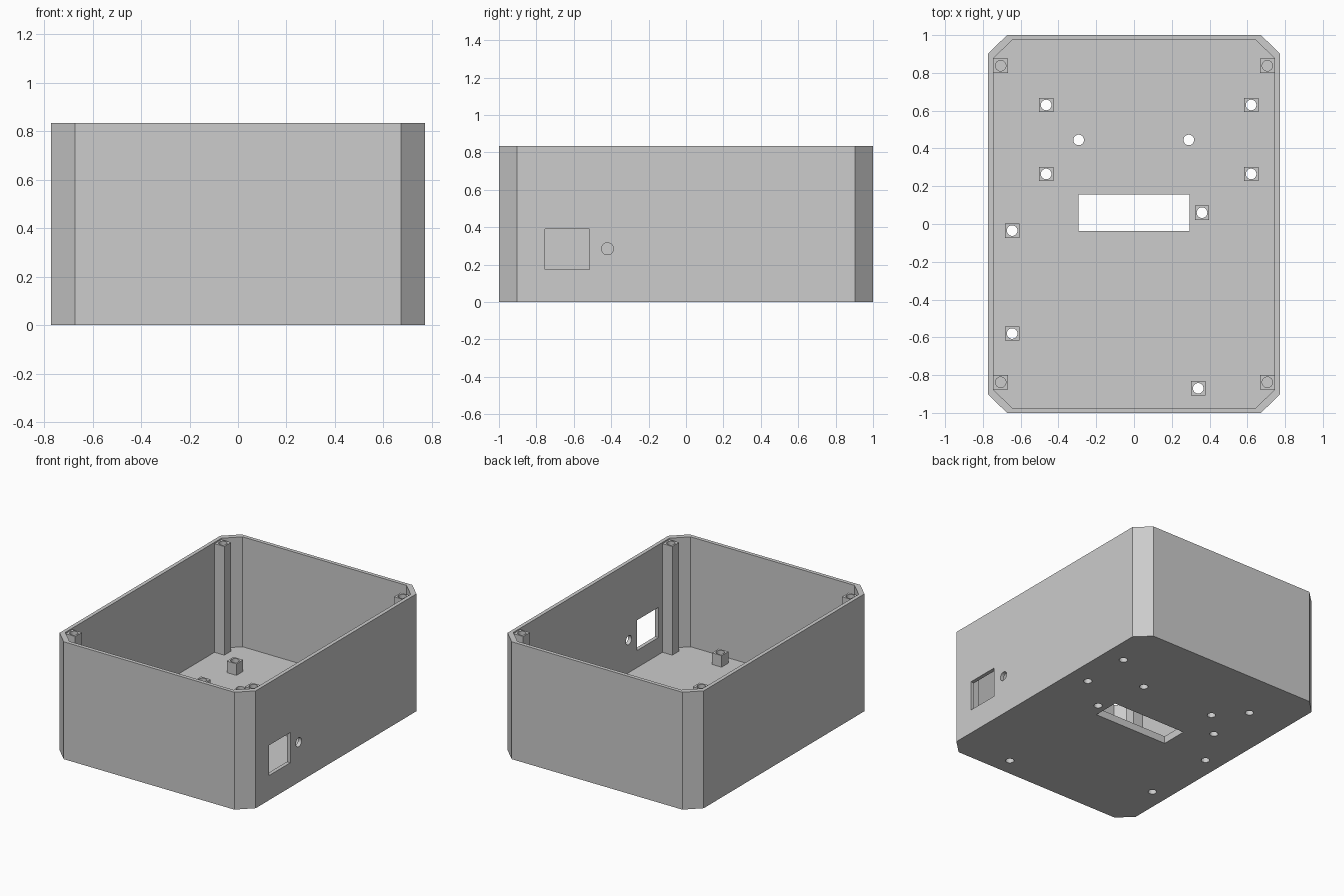
import bpy, bmesh, math
from mathutils import Matrix, Vector

if "Cube" in bpy.data.objects:
    bpy.data.objects.remove(bpy.data.objects["Cube"], do_unlink=True)

HEIGHT, FLOOR, STANDOFF_TOP, POST_TOP = 0.835, 0.053, 0.135, 0.826
HOLE_RADIUS, POST_SIZE = 0.028, 0.076

grey = bpy.data.materials.new("light grey plastic")
grey.use_nodes = True
colour = (0.604, 0.604, 0.604, 1)
grey.diffuse_color = colour
grey.node_tree.nodes["Principled BSDF"].inputs["Base Color"].default_value = colour


def add_box(bm, low, high):
    low, high = Vector(low), Vector(high)
    size = Matrix.Diagonal((high - low).to_4d())
    size[3][3] = 1
    bmesh.ops.create_cube(bm, size=1, matrix=Matrix.Translation((low + high) / 2) @ size)


def add_rod(bm, centre, radius, length, turn=Matrix()):
    bmesh.ops.create_cone(bm, cap_ends=True, segments=32, radius1=radius, radius2=radius,
                          depth=length, matrix=Matrix.Translation(centre) @ turn)


def add_octagon(bm, x, y, cut_x, cut_y, z0, z1):
    """Upright prism on a rectangle with its four corners cut off."""
    corner = [(x, y - cut_y), (x - cut_x, y)]
    outline = (corner + [(-a, b) for a, b in reversed(corner)]
               + [(-a, -b) for a, b in corner] + [(a, -b) for a, b in reversed(corner)])
    base = bm.faces.new([bm.verts.new((a, b, z0)) for a, b in outline])
    result = bmesh.ops.extrude_face_region(bm, geom=[base])
    verts = [v for v in result["geom"] if isinstance(v, bmesh.types.BMVert)]
    bmesh.ops.translate(bm, vec=(0, 0, z1 - z0), verts=verts)


def make_object(name, bm):
    bmesh.ops.recalc_face_normals(bm, faces=bm.faces)
    mesh = bpy.data.meshes.new(name)
    bm.to_mesh(mesh)
    bm.free()
    mesh.materials.append(grey)
    obj = bpy.data.objects.new(name, mesh)
    bpy.context.collection.objects.link(obj)
    return obj


def carve(obj, cutter_bm):
    """Subtract the cutter, keep the result and drop the helper."""
    cutter = make_object("cutter", cutter_bm)
    cutter.hide_render = True
    mod = obj.modifiers.new("cut", "BOOLEAN")
    mod.operation, mod.solver, mod.object = "DIFFERENCE", "EXACT", cutter
    bpy.context.view_layer.update()
    mesh = bpy.data.meshes.new_from_object(
        obj.evaluated_get(bpy.context.evaluated_depsgraph_get()))
    obj.modifiers.clear()
    obj.data = mesh
    bpy.data.objects.remove(cutter, do_unlink=True)
    bpy.ops.object.select_all(action="DESELECT")
    obj.select_set(True)
    bpy.context.view_layer.objects.active = obj
    bpy.ops.object.shade_smooth_by_angle(angle=math.radians(30))


def make_post(name, x, y, top, hole_bottom):
    half = POST_SIZE / 2
    bm = bmesh.new()
    add_box(bm, (x - half, y - half, FLOOR), (x + half, y + half, top))
    post = make_object(name, bm)
    bm = bmesh.new()
    end = top + 0.05
    add_rod(bm, (x, y, (hole_bottom + end) / 2), HOLE_RADIUS, end - hole_bottom)
    carve(post, bm)


standoffs = [(-0.465, 0.63), (0.62, 0.63), (-0.465, 0.265), (0.62, 0.265),
             (0.36, 0.06), (-0.645, -0.035), (-0.645, -0.58), (0.34, -0.87)]
floor_holes = [(-0.293, 0.445), (0.29, 0.445)]

# Open box with cut corners, hollowed out
bm = bmesh.new()
add_octagon(bm, 0.772, 1.0, 0.1, 0.097, 0, HEIGHT)
shell = make_object("case_shell", bm)
bm = bmesh.new()
add_octagon(bm, 0.745, 0.973, 0.1, 0.096, FLOOR, HEIGHT + 0.1)
carve(shell, bm)

# Floor slot, screw holes, side window and side hole
bm = bmesh.new()
add_box(bm, (-0.295, -0.037, -0.1), (0.293, 0.155, 0.1))
for x, y in standoffs + floor_holes:
    add_rod(bm, (x, y, 0), HOLE_RADIUS, 0.2)
add_box(bm, (0.7, -0.755, 0.175), (0.85, -0.515, 0.39))
add_rod(bm, (0.77, -0.42, 0.285), 0.032, 0.15, Matrix.Rotation(math.pi / 2, 4, "Y"))
carve(shell, bm)

# Drilled standoffs on the floor
for i, (x, y) in enumerate(standoffs):
    make_post(f"standoff_{i + 1}", x, y, STANDOFF_TOP, FLOOR - 0.05)

# Tall corner posts for the lid screws, with blind holes
for side, sx in (("left", 1), ("right", -1)):
    for end, sy in (("back", 1), ("front", -1)):
        make_post(f"corner_post_{end}_{side}", sx * 0.706, sy * 0.838,
                  POST_TOP, POST_TOP - 0.16)
